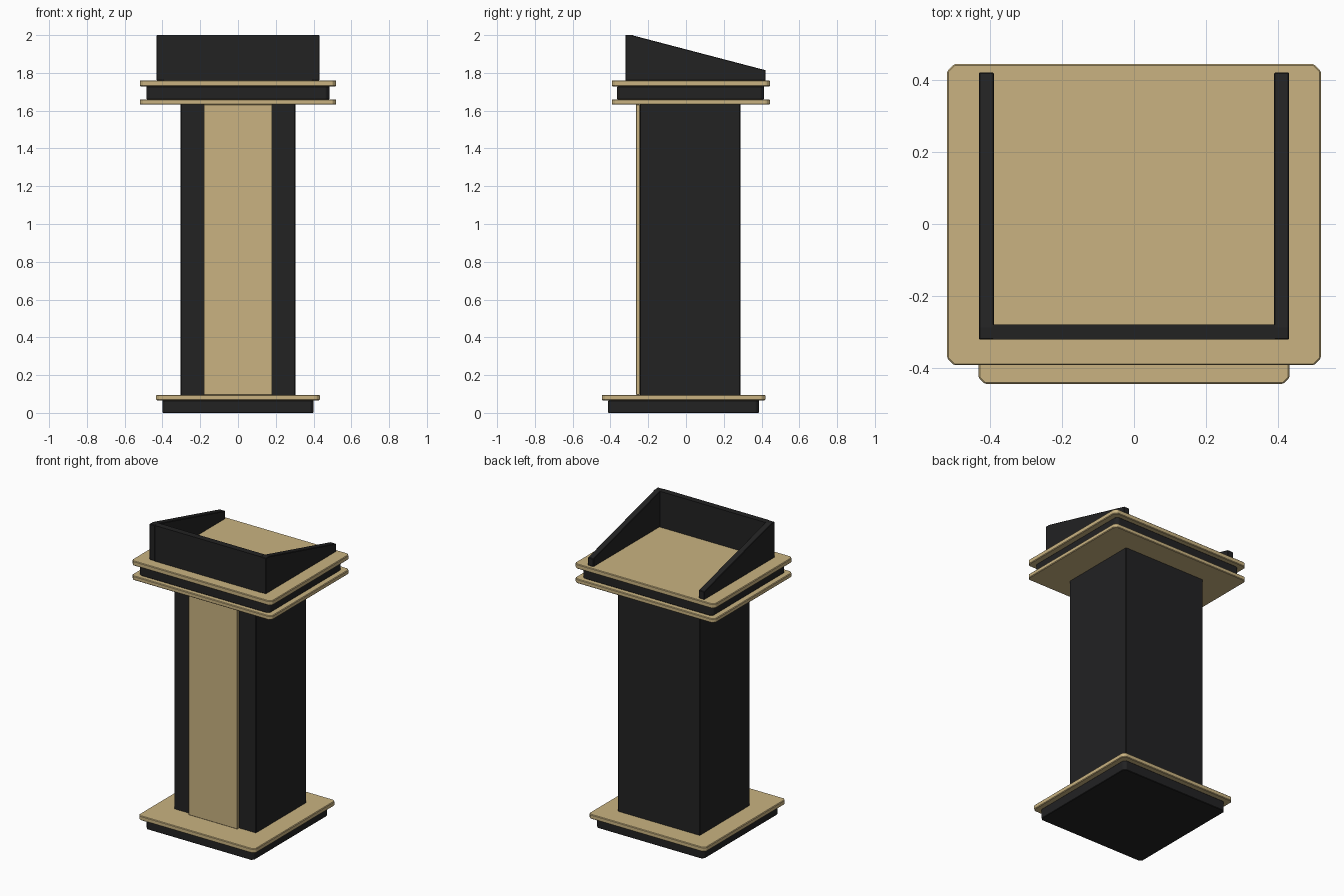
import bpy, bmesh

if "Cube" in bpy.data.objects:
    bpy.data.objects.remove(bpy.data.objects["Cube"])

def material(name, rgb):
    m = bpy.data.materials.new(name)
    m.diffuse_color = (*rgb, 1)
    m.use_nodes = True
    m.node_tree.nodes["Principled BSDF"].inputs["Base Color"].default_value = m.diffuse_color
    return m

TAN = material("light_wood", (0.585, 0.45, 0.22))
BLACK = material("black_laminate", (0.016, 0.016, 0.0165))

def prism(name, pts, lo, hi, axis, mat, corner=0.0, soft=0.003):
    """Extrude a 2D profile along z (profile x,y) or along x (profile y,z)."""
    def place(p, h):
        return (p[0], p[1], h) if axis == 'z' else (h, p[0], p[1])
    bm = bmesh.new()
    a = [bm.verts.new(place(p, lo)) for p in pts]
    b = [bm.verts.new(place(p, hi)) for p in pts]
    n = len(pts)
    bm.faces.new(a[::-1])
    bm.faces.new(b)
    for i in range(n):
        j = (i + 1) % n
        bm.faces.new((a[i], a[j], b[j], b[i]))
    bmesh.ops.recalc_face_normals(bm, faces=bm.faces)
    if corner:
        upright = [e for e in bm.edges if abs(e.verts[0].co.z - e.verts[1].co.z) > 1e-4]
        bmesh.ops.bevel(bm, geom=upright, offset=corner, segments=1,
                        affect='EDGES', profile=0.5)
    me = bpy.data.meshes.new(name)
    bm.to_mesh(me)
    bm.free()
    me.materials.append(mat)
    ob = bpy.data.objects.new(name, me)
    bpy.context.collection.objects.link(ob)
    if soft:
        mod = ob.modifiers.new("soft_edges", 'BEVEL')
        mod.width = soft
        mod.segments = 1
    return ob

def slab(name, hx, y0, y1, z0, z1, mat, corner=0.0, soft=0.003):
    return prism(name, [(-hx, y0), (hx, y0), (hx, y1), (-hx, y1)],
                 z0, z1, 'z', mat, corner, soft)

# Base
slab("base_plinth", 0.40, -0.412, 0.387, 0.0, 0.066, BLACK, 0.016)
slab("base_plate", 0.433, -0.445, 0.42, 0.066, 0.096, TAN, 0.018, 0.004)

# Column and its front panel
slab("column", 0.304, -0.244, 0.288, 0.096, 1.632, BLACK, 0.004, 0)
slab("front_panel", 0.181, -0.265, -0.244, 0.096, 1.632, TAN, 0.0, 0.002)

# Layered top
slab("lower_top_plate", 0.52, -0.393, 0.445, 1.632, 1.660, TAN, 0.019, 0.004)
slab("top_core", 0.484, -0.364, 0.414, 1.660, 1.729, BLACK, 0.017)
slab("upper_top_plate", 0.52, -0.393, 0.445, 1.729, 1.760, TAN, 0.019, 0.004)

# Raised surround: front wall and two sloping sides
slab("front_wall", 0.392, -0.321, -0.28, 1.760, 2.0, BLACK, 0.0, 0)
side = [(-0.321, 1.76), (0.422, 1.76), (0.422, 1.814), (-0.288, 2.0), (-0.321, 2.0)]
for s, label in ((-1, "left"), (1, "right")):
    x0, x1 = sorted((s * 0.39, s * 0.432))
    prism(label + "_side_wall", side, x0, x1, 'x', BLACK)
